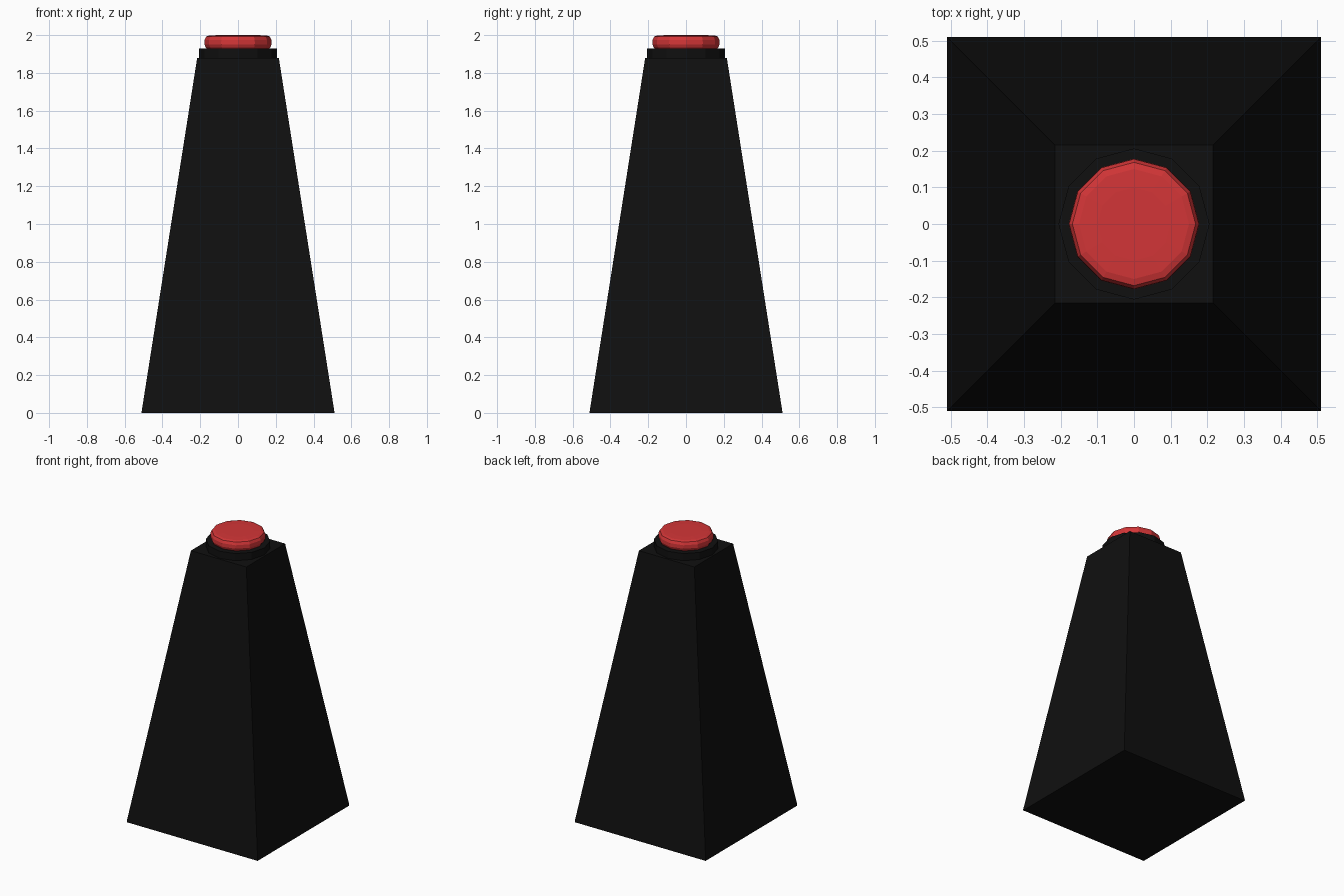
import bpy, bmesh, math

if "Cube" in bpy.data.objects:
    bpy.data.objects.remove(bpy.data.objects["Cube"])


def material(name, rgb):
    m = bpy.data.materials.new(name)
    m.diffuse_color = (*rgb, 1)
    m.use_nodes = True
    m.node_tree.nodes["Principled BSDF"].inputs["Base Color"].default_value = m.diffuse_color
    return m


def lathe(name, profile, sides, mat, turn=0.0):
    """Stack of polygon rings from (radius, z) pairs, capped at both ends."""
    bm = bmesh.new()
    rings = []
    for r, z in profile:
        angles = [turn + 2 * math.pi * i / sides for i in range(sides)]
        rings.append([bm.verts.new((r * math.cos(a), r * math.sin(a), z)) for a in angles])
    for low, high in zip(rings, rings[1:]):
        for i in range(sides):
            j = (i + 1) % sides
            bm.faces.new((low[i], low[j], high[j], high[i]))
    bm.faces.new(rings[0][::-1])
    bm.faces.new(rings[-1])
    mesh = bpy.data.meshes.new(name)
    bm.to_mesh(mesh)
    bm.free()
    mesh.materials.append(mat)
    obj = bpy.data.objects.new(name, mesh)
    bpy.context.collection.objects.link(obj)
    return obj


black = material("black", (0.005, 0.005, 0.005))
red = material("red", (0.65, 0.036, 0.038))

# Tapered square pedestal
s = math.sqrt(2)
lathe("pedestal", [(0.51 * s, 0), (0.51 * s, 0.008), (0.216 * s, 1.88)], 4, black, math.pi / 4)

# Round collar under the button
lathe("button_collar", [(0.206, 1.87), (0.206, 1.93)], 12, black)

# Push button with rounded rim
lathe("push_button", [(0.165, 1.928), (0.172, 1.937), (0.178, 1.951), (0.177, 1.975),
                      (0.168, 1.993), (0.15, 1.998), (0.10, 2.0)], 12, red)
